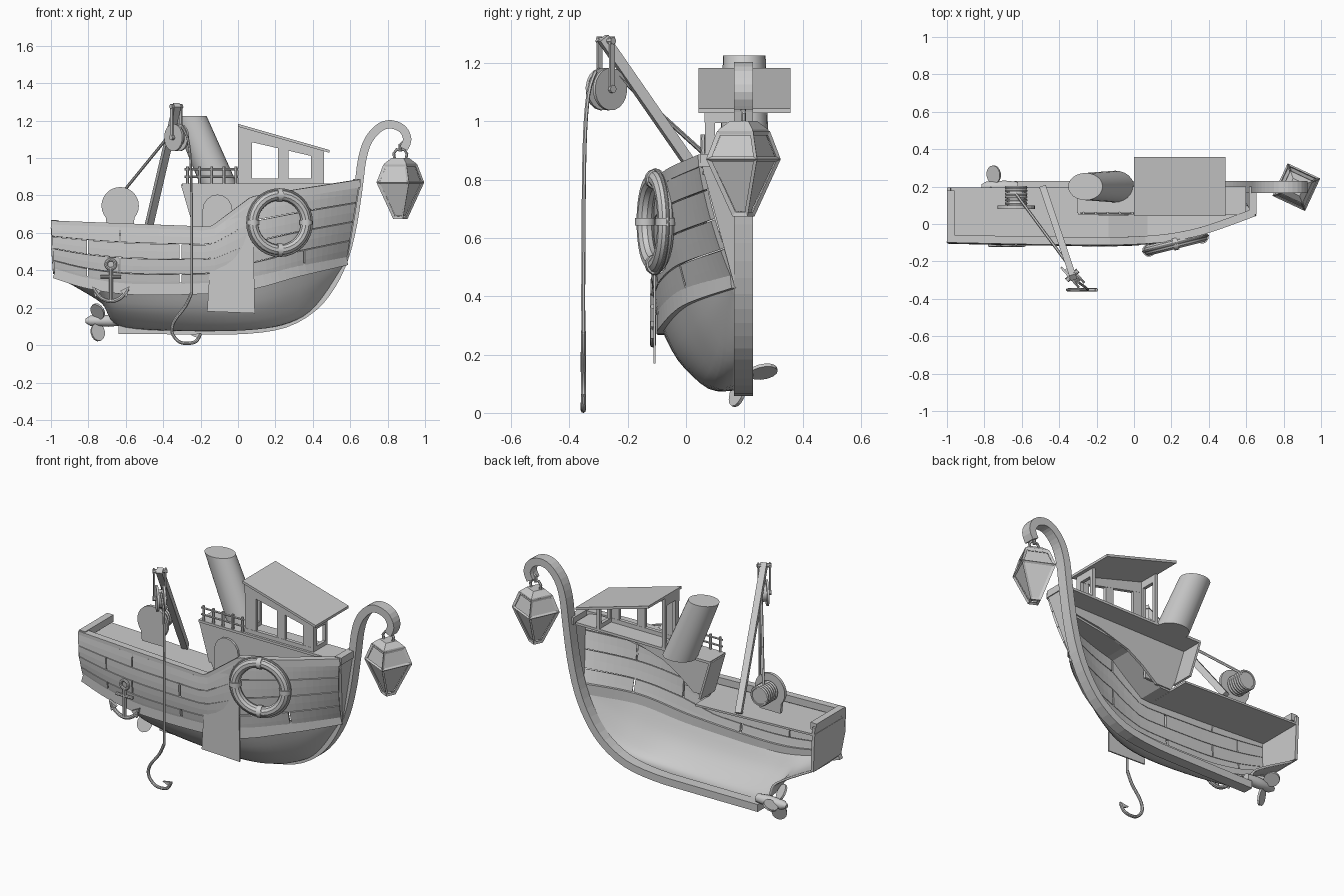
import bpy
from math import sin, cos, pi, radians
from mathutils import Vector as V

if "Cube" in bpy.data.objects:
    bpy.data.objects.remove(bpy.data.objects["Cube"])


def finish(ob, smooth):
    if smooth:
        bpy.ops.object.select_all(action='DESELECT')
        bpy.context.view_layer.objects.active = ob
        ob.select_set(True)
        bpy.ops.object.shade_smooth_by_angle(angle=radians(35))
    return ob


def mesh(name, verts, faces, thick=0, smooth=False):
    me = bpy.data.meshes.new(name)
    me.from_pydata([tuple(v) for v in verts], [], faces)
    me.validate()
    import bmesh
    bm = bmesh.new()
    bm.from_mesh(me)
    bmesh.ops.recalc_face_normals(bm, faces=bm.faces)
    bm.to_mesh(me)
    bm.free()
    ob = bpy.data.objects.new(name, me)
    bpy.context.collection.objects.link(ob)
    if thick:
        m = ob.modifiers.new("thickness", 'SOLIDIFY')
        m.thickness, m.offset = thick, 0
    return finish(ob, smooth)


def loft(name, rings, closed=True, thick=0, smooth=False):
    n = len(rings[0])
    verts = [v for r in rings for v in r]
    faces = [(i * n + j, i * n + (j + 1) % n, (i + 1) * n + (j + 1) % n, (i + 1) * n + j)
             for i in range(len(rings) - 1) for j in range(n if closed else n - 1)]
    if closed:
        faces += [tuple(range(n)), tuple(range(len(verts) - n, len(verts)))]
    return mesh(name, verts, faces, thick, smooth)


def sweep(name, pts, section, ref=(0.3, 0.9, 0.1), smooth=False):
    pts, rings = [V(p) for p in pts], []
    for i, p in enumerate(pts):
        t = pts[min(i + 1, len(pts) - 1)] - pts[max(i - 1, 0)]
        s = t.cross(V(ref)).normalized()
        n = s.cross(t).normalized()
        rings.append([p + s * a + n * b for a, b in section])
    return loft(name, rings, smooth=smooth)


def bar(name, pts, w, h, ref=(0, 0, 1)):
    return sweep(name, pts, [(-w/2, -h/2), (w/2, -h/2), (w/2, h/2), (-w/2, h/2)], ref)


def rod(name, pts, r, n=8):
    return sweep(name, pts, [(r * cos(2*pi*k/n), r * sin(2*pi*k/n)) for k in range(n)], smooth=n > 6)


def plate(name, pts, y, t):
    return loft(name, [[(x, y + d, z) for x, z in pts] for d in (-t/2, t/2)])


def cr(pts, t):
    i = max(0, min(int(t), len(pts) - 2))
    f = t - i
    g = lambda k: V(pts[max(0, min(k, len(pts) - 1))])
    a, b, c, d = g(i - 1), g(i), g(i + 1), g(i + 2)
    return 0.5 * (2*b + (c - a)*f + (2*a - 5*b + 4*c - d)*f*f + (3*b - a - 3*c + d)*f**3)


def spline(pts, k=4):
    return [cr(pts, i / k) for i in range((len(pts) - 1) * k + 1)]


def lin(tab, x):
    for (a, p), (b, q) in zip(tab, tab[1:]):
        if x <= b:
            return p + (q - p) * (x - a) / (b - a)
    return tab[-1][1]


# Half hull: rows from keel to wale, stations from stern to bow
ROWS = [
    [(-.98, .17, .38), (-.72, .17, .23), (-.6, .17, .10), (0, .17, .09), (.35, .17, .16), (.56, .17, .43)],
    [(-.98, .10, .38), (-.74, .10, .24), (-.6, .10, .12), (0, .08, .09), (.32, .12, .17), (.565, .165, .44)],
    [(-.98, .03, .38), (-.76, .01, .27), (-.58, -.01, .20), (0, -.02, .19), (.32, .05, .28), (.57, .165, .45)],
    [(-.98, -.07, .39), (-.78, -.075, .33), (-.5, -.08, .30), (0, -.08, .32), (.32, 0, .40), (.575, .165, .46)]]
TOP = [(-1, -.09, 0), (-.78, -.095, 0), (-.5, -.10, 0), (0, -.10, 0), (.32, -.06, 0), (.645, .05, 0)]
SHEER = [(-1, .645), (-.14, .612), (.08, .775), (.65, .865)]


def top(u):
    p = cr(TOP, u)
    return V((p.x, p.y, lin(SHEER, p.x)))


def upper(u, v):
    p = cr(ROWS[3], u).lerp(top(u), v)
    p.y -= .06 * v * (1 - v)
    return p


us = [i / 8 for i in range(41)]
loft("lower_hull", [[cr([cr(r, u) for r in ROWS], v / 4) for v in range(13)] for u in us],
     closed=False, thick=.012, smooth=True)

# Upper planking with staggered joints
for k in range(4):
    cuts = [0, 1.6, 3.2, 5] if k % 2 else [0, .9, 2.4, 4.1, 5]
    for a, b in zip(cuts, cuts[1:]):
        a, b = a + (.012 if a else 0), b - (.012 if b < 5 else 0)
        n = int((b - a) * 8) + 2
        loft("plank", [[upper(a + (b - a) * i / n, (k + f) / 4) for f in (.02, .5, .98)] for i in range(n + 1)],
             closed=False, thick=.018)
bar("wale", [cr(ROWS[3], u) for u in us], .03, .065)
mesh("bow_panel", [(.575, .165, .44), (.645, .05, .865), (.645, .2, .865)], [(0, 1, 2)], .018)
mesh("transom", [(-.99, .195, .65), (-.99, -.085, .65), (-.99, -.098, .52), (-.98, -.07, .39), (-.98, .195, .38)],
     [(0, 1, 2, 3, 4)], .018)

# Rails and decks
bar("side_rail", [top(u) + V((0, .012, 0)) for u in [i / 16 for i in range(81)]], .042, .042)
bar("stern_rail", [(-.98, -.09, .648), (-.98, .18, .648)], .042, .042)
bar("bow_rail", [(.635, .05, .866), (.635, .2, .866)], .042, .042)
for name, a, b, y in (("main_deck", 0, 2.6, .195), ("fore_deck", 2.6, 5, .065)):
    strip = []
    for i in range(21):
        p = top(a + (b - a) * i / 20) + V((0, .01, -.04))
        strip.append([p, V((p.x, max(y, p.y + .01), p.z))])
    loft(name, strip, closed=False, thick=.012)

# Keel, stem and curled bow
stem = [(-.64, .082), (-.2, .08), (.05, .083), (.25, .115), (.4, .2), (.5, .32), (.57, .47), (.615, .65),
        (.645, .85), (.665, 1.0), (.70, 1.1), (.76, 1.165), (.82, 1.18), (.88, 1.155), (.905, 1.1), (.885, 1.05)]
bar("keel_and_stem", spline([(x, .197, z) for x, z in stem], 3), .045, .064, (0, 1, 0))

# Cabin under the wheelhouse, door, platform and guard rail
base = [(-.3, .86), (-.23, .64), (-.2, .58), (-.1, .58), (.0, .66), (.1, .72), (.3, .78), (.6, .82), (.6, .86)]
plate("cabin_wall", base, .065, .015)
mesh("cabin_aft_wall", [(-.3, .06, .86), (-.23, .06, .62), (-.23, .2, .62), (-.3, .2, .86)], [(0, 1, 2, 3)], .012)
plate("platform", [(-.3, .85), (.6, .85), (.6, .865), (-.3, .865)], .125, .15)
plate("door", [(-.19, .6), (-.03, .6)] + [(-.11 + .08*cos(pi*k/8), .72 + .085*sin(pi*k/8)) for k in range(9)], .052, .015)
for i in range(5):
    x = -.27 + i * .065
    rod("guard_post", [(x, .058, .86), (x, .058, .955)], .008, 6)
for z in (.90, .94):
    rod("guard_rail", [(-.285, .058, z), (0, .058, z)], .006, 6)

# Wheelhouse
roof = lambda x: 1.172 - .286 * x
for a, b in ((0, .075), (.215, .27), (.39, .46)):
    plate("window_post", [(a, .86), (b, .86), (b, roof(b)), (a, roof(a))], .075, .02)
plate("window_sill", [(0, .86), (.46, .86), (.46, .89), (0, .89)], .075, .022)
plate("window_header", [(0, roof(0) - .07), (.46, roof(.46) - .045), (.46, roof(.46)), (0, roof(0))], .075, .022)
for x in (.01, .45):
    for z0, z1, y0, y1 in ((.86, .89, .07, .2), (roof(x) - .05, roof(x), .07, .2), (.86, roof(x), .07, .1), (.86, roof(x), .18, .2)):
        plate("wheelhouse_end", [(x-.01, z0), (x+.01, z0), (x+.01, z1), (x-.01, z1)], (y0+y1)/2, y1-y0)
plate("roof", [(0, 1.168), (.49, 1.028), (.49, 1.043), (0, 1.183)], .2, .315)

# Funnel
loft("funnel", [[(cx + rx*cos(2*pi*k/24), .2 + ry*sin(2*pi*k/24), z) for k in range(24)]
                for cx, rx, ry, z in ((-.1, .1, .085, .85), (-.26, .092, .073, 1.225))], smooth=True)

# Winch: flange, drum and rope coils
arc = [(-.63 + .1*cos(a), .745 + .1*sin(a)) for a in [radians(-40 + 260*k/20) for k in range(21)]]
plate("winch_flange", arc + [(-.7, .62), (-.56, .62)], .09, .018)
rod("winch_drum", [(-.63, .09, .745), (-.63, .2, .745)], .05, 16)
for i in range(6):
    bpy.ops.mesh.primitive_torus_add(major_radius=.052, minor_radius=.009, major_segments=20, minor_segments=6,
                                     location=(-.63, .11 + i*.017, .745), rotation=(pi/2, 0, 0))
    bpy.context.object.name = "rope_coil"

# Davit, pulley, ropes and hook
bar("davit", [(-.485, .19, .6), (-.325, -.285, 1.285)], .036, .036)
ax, pc = V((.75, .66, 0)), V((-.33, -.275, 1.11))
for d in (-.022, .016):
    rod("pulley_wheel", [pc + ax*d, pc + ax*(d + .012)], .073, 20)
rod("pulley_core", [pc - ax*.012, pc + ax*.02], .05, 16)
for d in (-.032, .032):
    bar("pulley_strap", [pc + ax*d, pc + ax*d + V((0, 0, .18))], .02, .008, ax)
rod("pulley_axle", [pc - ax*.04, pc + ax*.04], .014)
rod("head_pin", [pc - ax*.04 + V((0, 0, .165)), pc + ax*.04 + V((0, 0, .165))], .012)
rod("winch_rope", [(-.63, .16, .80), (-.32, -.26, 1.18)], .008, 6)
rod("hanging_rope", spline([(-.30, -.31, 1.17), (-.265, -.335, 1.09), (-.25, -.348, .9), (-.248, -.352, .5), (-.248, -.352, .27)]), .007, 6)
hook = [(-.248, .28), (-.28, .21), (-.34, .13), (-.353, .07), (-.32, .022), (-.275, .009), (-.225, .02), (-.2, .06)]
rod("hook", spline([(x, -.352, z) for x, z in hook]), .009)
plate("hook_barb", [(-.195, .065), (-.255, .055), (-.21, .035)], -.352, .012)

# Hanging net panel
plate("net", [(-.165, .18), (.09, .17), (.08, .76), (-.14, .6)], -.108, .008)

# Life ring with bands and outer rope
c, rot = V((.222, -.105, .655)), (pi/2, 0, radians(14))
ex = V((cos(radians(14)), sin(radians(14)), 0))
for name, R, r in (("life_ring", .147, .029), ("ring_rope", .178, .006)):
    bpy.ops.mesh.primitive_torus_add(major_radius=R, minor_radius=r, major_segments=32, minor_segments=10, location=c, rotation=rot)
    bpy.context.object.name = name
    finish(bpy.context.object, True)
for k in range(4):
    dirs = [ex*cos(a) + V((0, 0, sin(a))) for a in (k*pi/2 + pi/2 - .09, k*pi/2 + pi/2 + .09)]
    rod("ring_band", [c + d*.147 for d in dirs], .035, 12)

# Anchor
ya = -.113
rod("anchor_shank", [(-.68, ya, .41), (-.68, ya, .24)], .011)
rod("anchor_stock", [(-.735, ya, .365), (-.625, ya, .365)], .009)
bpy.ops.mesh.primitive_torus_add(major_radius=.025, minor_radius=.009, major_segments=16, minor_segments=8,
                                 location=(-.68, ya, .432), rotation=(pi/2, 0, 0))
bpy.context.object.name = "anchor_ring"
rod("anchor_arms", spline([(-.77, ya, .30), (-.735, ya, .255), (-.68, ya, .235), (-.625, ya, .255), (-.59, ya, .30)]), .011)
for s in (-1, 1):
    plate("anchor_fluke", [(-.68 + s*.1, .315), (-.68 + s*.05, .29), (-.68 + s*.085, .255)], ya, .016)

# Propeller
loft("propeller_hub", [[(x, .2 + r*cos(2*pi*k/12), .13 + r*sin(2*pi*k/12)) for k in range(12)]
                       for x, r in ((-.815, .012), (-.79, .027), (-.69, .032), (-.62, .025))], smooth=True)
for a in (10, 130, 250):
    d = V((0, cos(radians(a)), sin(radians(a))))
    w = (V((1, 0, 0)) + V((0, -d.z, d.y)) * .6).normalized()
    mesh("propeller_blade", [V((-.75, .2, .13)) + d*(.065 + .05*cos(2*pi*k/14)) + w*.042*sin(2*pi*k/14)
                             for k in range(14)], [tuple(range(14))], .012)

# Lantern: glass body, frame, cap and hanger
lx, ly = .868, .197


def square(r, z):
    return [(lx + r*cos(radians(20 + 90*k)), ly + r*sin(radians(20 + 90*k)), z) for k in range(4)]


loft("lantern_glass", [square(.028, .69), square(.118, .87), square(.082, .955)])
frame = loft("lantern_frame", [square(.034, .68), square(.127, .87), square(.09, .96)])
frame.modifiers.new("frame", 'WIREFRAME').thickness = .018
loft("lantern_cap", [square(.095, .955), square(.09, .972), square(.05, 1.0)])
rod("lantern_hanger", [(lx-.03, ly, .99), (lx-.035, ly, 1.025), (lx-.02, ly, 1.045), (lx+.02, ly, 1.045),
                       (lx+.035, ly, 1.025), (lx+.03, ly, .99)], .008, 6)
rod("lantern_hook", [(lx, ly, 1.035), (lx, ly, 1.07), (lx+.02, ly, 1.085)], .01)
